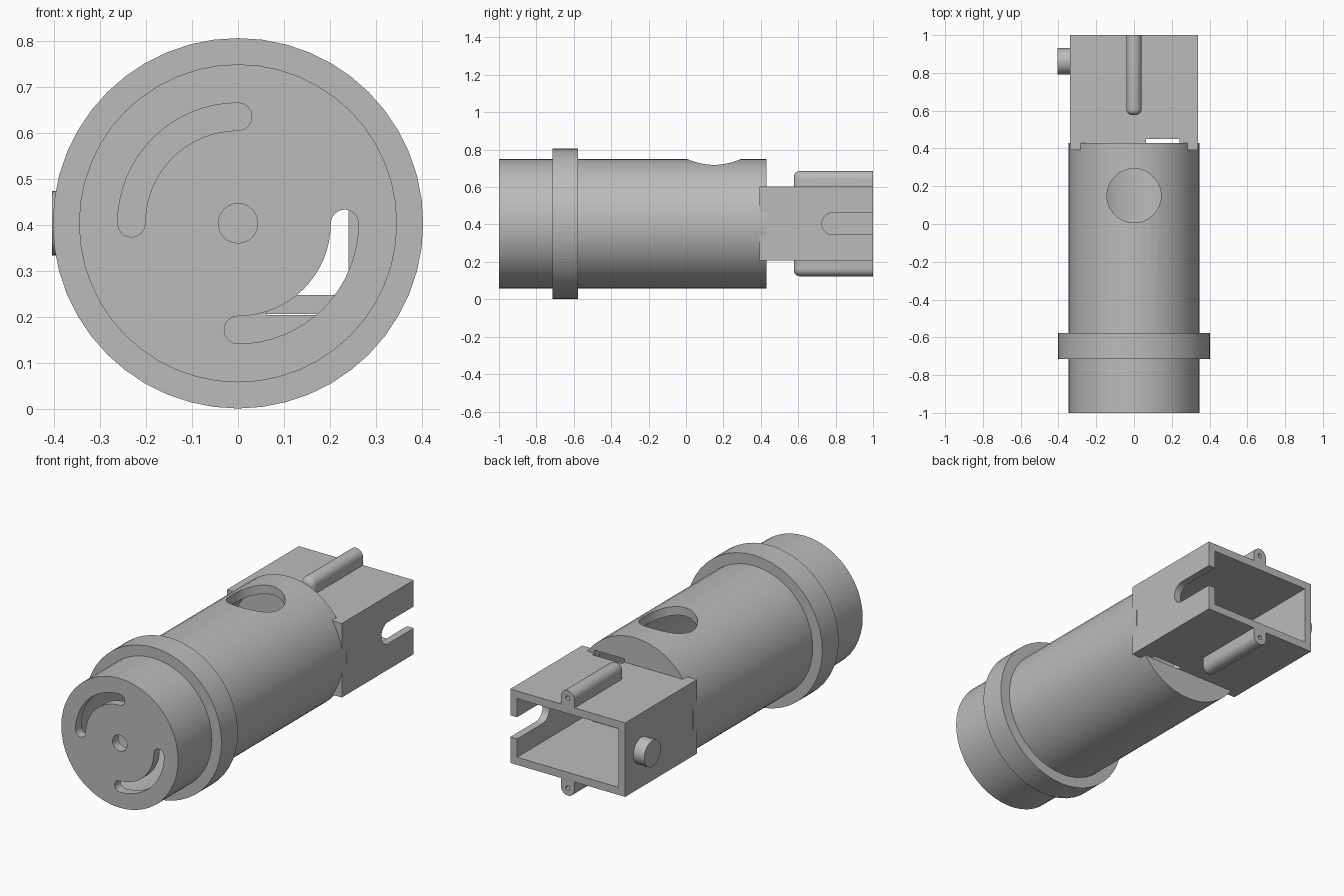
import bpy, bmesh, math
from math import pi, cos, sin

cube = bpy.data.objects.get("Cube")
if cube:
    bpy.data.objects.remove(cube, do_unlink=True)

AXIS_Z = 0.404     # height of the barrel axis
BACK = 1.0

grey = bpy.data.materials.new("plain grey")
grey.use_nodes = True
colour = (0.5, 0.5, 0.5, 1)
grey.diffuse_color = colour
grey.node_tree.nodes["Principled BSDF"].inputs["Base Color"].default_value = colour


def arc(cu, cv, r, start, end, steps):
    """Points on an arc, end included."""
    angles = [start + (end - start) * i / steps for i in range(steps + 1)]
    return [(cu + r * cos(a), cv + r * sin(a)) for a in angles]


def circle(cu, cv, r, steps=48):
    return arc(cu, cv, r, 0, 2 * pi, steps)[:-1]


def rect(u0, u1, v0, v1):
    return [(u0, v0), (u1, v0), (u1, v1), (u0, v1)]


def prism(name, outline, axis, a, b, round_front=0):
    """Extrude a 2D outline along an axis from a to b."""
    place = {"x": lambda u, v, w: (w, u, v),
             "y": lambda u, v, w: (u, w, v),
             "z": lambda u, v, w: (u, v, w)}[axis]
    bm = bmesh.new()
    ends = [[bm.verts.new(place(u, v, w)) for u, v in outline] for w in (a, b)]
    bm.faces.new(ends[0])
    bm.faces.new(ends[1])
    n = len(outline)
    for i in range(n):
        j = (i + 1) % n
        bm.faces.new((ends[0][i], ends[0][j], ends[1][j], ends[1][i]))
    bmesh.ops.recalc_face_normals(bm, faces=bm.faces)
    if round_front:
        # the closing edge of the outline is buried, so it stays sharp
        rim = [bm.edges.get((ends[0][i], ends[0][i + 1])) for i in range(n - 1)]
        bmesh.ops.bevel(bm, geom=rim, offset=round_front, segments=5,
                        profile=0.5, affect="EDGES", clamp_overlap=True)
    mesh = bpy.data.meshes.new(name)
    bm.to_mesh(mesh)
    bm.free()
    mesh.materials.append(grey)
    ob = bpy.data.objects.new(name, mesh)
    bpy.context.collection.objects.link(ob)
    return ob


def activate(ob):
    bpy.ops.object.select_all(action="DESELECT")
    ob.select_set(True)
    bpy.context.view_layer.objects.active = ob


def cut(ob, *cutters):
    """Subtract the cutters, then remove them."""
    activate(ob)
    for c in cutters:
        m = ob.modifiers.new("cut", "BOOLEAN")
        m.operation, m.solver, m.object = "DIFFERENCE", "EXACT", c
        bpy.ops.object.modifier_apply(modifier=m.name)
        bpy.data.objects.remove(c, do_unlink=True)
    return ob


def slit():
    """Narrow opening between barrel and socket."""
    return prism("slit", rect(0.063, 0.24, 0.205, 0.62), "y", 0.3, 0.45)


def curved_slot(start):
    """Quarter-turn slot with round ends."""
    mid, half, end = 0.232, 0.03, start + pi / 2
    pts = arc(0, AXIS_Z, mid + half, start, end, 16)
    pts += arc(mid * cos(end), AXIS_Z + mid * sin(end), half, end, end + pi, 8)[1:-1]
    pts += arc(0, AXIS_Z, mid - half, end, start, 16)
    pts += arc(mid * cos(start), AXIS_Z + mid * sin(start), half,
               start + pi, start + 2 * pi, 8)[1:-1]
    return prism("curved slot", pts, "y", -1.1, -0.9)


# Hollow barrel with slotted front face and round port on top
barrel = cut(
    prism("barrel", circle(0, AXIS_Z, 0.346), "y", -1, 0.43),
    prism("bore", circle(0, AXIS_Z, 0.3), "y", -0.95, 0.385),
    curved_slot(pi / 2), curved_slot(-pi / 2),
    prism("centre hole", circle(0, AXIS_Z, 0.043, 24), "y", -1.1, -0.9),
    prism("port", circle(0, 0.15, 0.143), "z", AXIS_Z, 1),
    slit())

# Collar around the barrel
collar = cut(
    prism("collar", circle(0, AXIS_Z, 0.403), "y", -0.715, -0.577),
    prism("collar bore", circle(0, AXIS_Z, 0.335), "y", -0.8, -0.5))

# Rectangular socket, open at the back, with a notch in its left wall
notch = [(1.1, AXIS_Z - 0.058), (1.1, AXIS_Z + 0.058)]
notch += arc(0.784, AXIS_Z, 0.058, pi / 2, 1.5 * pi, 14)
socket = cut(
    prism("socket", rect(-0.34, 0.34, 0.207, 0.603), "y", 0.392, BACK),
    prism("cavity", rect(-0.3, 0.3, 0.248, 0.562), "y", 0.44, 1.1),
    prism("notch", notch, "x", 0.25, 0.4),
    slit())

# Screw ribs above and below the socket
ribs = []
for name, s in (("top_rib", 1), ("bottom_rib", -1)):
    z = AXIS_Z + s * 0.241
    base = AXIS_Z + s * 0.18
    outline = [(0.04, base)] + arc(0, z, 0.04, 0, s * pi, 14) + [(-0.04, base)]
    ribs.append(cut(
        prism(name, outline, "y", 0.577, BACK, round_front=0.03),
        prism("screw hole", circle(0, z, 0.012, 16), "y", 0.7, 1.1)))

# Round pin on the right wall
pin = prism("side_pin", circle(0.861, AXIS_Z, 0.07, 32), "x", -0.405, -0.33)

for ob in [barrel, collar, socket, pin] + ribs:
    activate(ob)
    bpy.ops.object.shade_smooth_by_angle(angle=math.radians(30))
